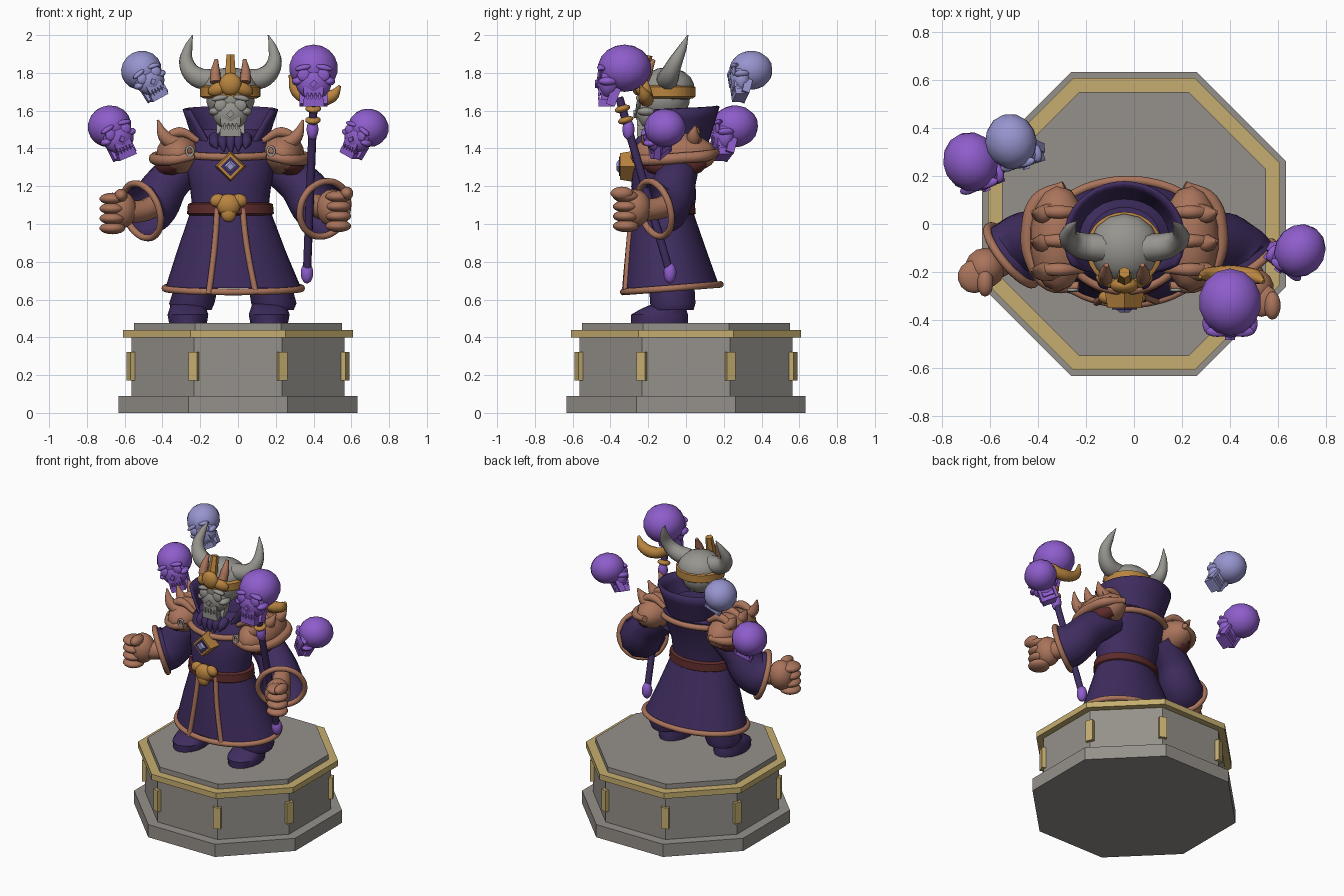
import bpy, bmesh
from math import radians, sin, cos, pi, sqrt
from mathutils import Vector, Matrix, Euler

if "Cube" in bpy.data.objects:
    bpy.data.objects.remove(bpy.data.objects["Cube"])
CX = -0.04          # body centre line
made = []


def colour(name, r, g, b):
    m = bpy.data.materials.new(name)
    m.use_nodes = True
    m.diffuse_color = (r, g, b, 1)
    for n in m.node_tree.nodes:
        if n.type == 'BSDF_PRINCIPLED':
            n.inputs["Base Color"].default_value = (r, g, b, 1)
            n.inputs["Roughness"].default_value = 0.8
    return m


STONE = colour("stone grey", 0.30, 0.28, 0.255)
TRIM = colour("pale gold", 0.56, 0.42, 0.16)
ROBE = colour("dark purple", 0.050, 0.026, 0.115)
LEATHER = colour("tan leather", 0.40, 0.175, 0.105)
GOLD = colour("dark gold", 0.48, 0.23, 0.05)
VIOLET = colour("violet", 0.27, 0.11, 0.60)
LILAC = colour("lilac", 0.31, 0.30, 0.62)
BONE = colour("bone grey", 0.31, 0.30, 0.275)
RED = colour("dark red", 0.11, 0.024, 0.024)


def place(name, mesh, *mats):
    mesh.materials.clear()
    for m in mats:
        mesh.materials.append(m)
    o = bpy.data.objects.new(name, mesh)
    bpy.context.scene.collection.objects.link(o)
    made.append(o)
    return o


def finish(name, bm, *mats):
    bmesh.ops.recalc_face_normals(bm, faces=bm.faces)
    me = bpy.data.meshes.new(name)
    bm.to_mesh(me)
    bm.free()
    return place(name, me, *mats)


def matrix(loc, scale, rot=(0, 0, 0)):
    return Matrix.LocRotScale(Vector(loc), Euler([radians(a) for a in rot]), Vector(scale))


def paint(res, i):
    for f in {f for v in res["verts"] for f in v.link_faces}:
        f.material_index = i


def add_ball(bm, loc, scale, rot=(0, 0, 0), i=0):
    paint(bmesh.ops.create_uvsphere(bm, u_segments=14, v_segments=9, radius=1,
                                    matrix=matrix(loc, scale, rot)), i)


def add_box(bm, loc, size, rot=(0, 0, 0), i=0):
    paint(bmesh.ops.create_cube(bm, size=1, matrix=matrix(loc, size, rot)), i)


def ball(name, loc, scale, mat, rot=(0, 0, 0)):
    bm = bmesh.new()
    add_ball(bm, loc, scale, rot)
    return finish(name, bm, mat)


def prism(name, loc, r1, r2, depth, n, mat, rot=(0, 0, 0)):
    bm = bmesh.new()
    bmesh.ops.create_cone(bm, cap_ends=True, segments=n, radius1=r1, radius2=r2,
                          depth=depth, matrix=matrix(loc, (1, 1, 1), rot))
    return finish(name, bm, mat)


def loft(name, rings, mat, n=28):
    """Stack of horizontal ellipses (cx, cy, z, rx, ry), capped."""
    bm = bmesh.new()
    rows = [[bm.verts.new((x + rx * cos(2 * pi * k / n), y + ry * sin(2 * pi * k / n), z))
             for k in range(n)] for x, y, z, rx, ry in rings]
    for a, b in zip(rows, rows[1:]):
        for k in range(n):
            bm.faces.new((a[k], a[(k + 1) % n], b[(k + 1) % n], b[k]))
    bm.faces.new(rows[0])
    bm.faces.new(rows[-1])
    return finish(name, bm, mat)


def tube(name, pts, radii, mat, closed=False, caps=True):
    """Smooth tapered sweep through the points."""
    cu = bpy.data.curves.new(name, 'CURVE')
    cu.dimensions = '3D'
    cu.bevel_depth, cu.bevel_resolution, cu.resolution_u = 1, 3, 5
    cu.use_fill_caps = caps
    sp = cu.splines.new('BEZIER')
    sp.bezier_points.add(len(pts) - 1)
    for i, (b, p) in enumerate(zip(sp.bezier_points, pts)):
        b.co = p
        b.radius = radii[i] if isinstance(radii, (list, tuple)) else radii
        b.handle_left_type = b.handle_right_type = 'AUTO'
    sp.use_cyclic_u = closed
    tmp = bpy.data.objects.new(name + "_path", cu)
    bpy.context.scene.collection.objects.link(tmp)
    dg = bpy.context.evaluated_depsgraph_get()
    me = bpy.data.meshes.new_from_object(tmp.evaluated_get(dg))
    bpy.data.objects.remove(tmp)
    return place(name, me, mat)


def hoop(cx, cy, rx, ry, height, n=20):
    angles = [2 * pi * k / n for k in range(n)]
    return [(cx + rx * cos(a), cy + ry * sin(a), height(a)) for a in angles]


def skull(name, loc, size, rot, mat, dark):
    """Skull one unit tall facing -y, then scaled and turned."""
    bm = bmesh.new()
    add_ball(bm, (0, .03, .12), (.40, .43, .38))
    add_ball(bm, (0, -.22, -.1), (.30, .2, .28))
    add_box(bm, (0, -.26, -.23), (.32, .26, .1))
    add_box(bm, (0, -.26, -.43), (.34, .26, .12))
    add_box(bm, (0, -.22, -.33), (.28, .26, .12), i=1)
    add_box(bm, (0, -.42, -.13), (.08, .05, .1), (0, 45, 0), 1)
    for s in (-1, 1):
        add_ball(bm, (s * .25, -.24, -.09), (.1, .15, .07))
        add_ball(bm, (s * .16, -.34, .13), (.15, .07, .05), (0, s * 12, 0))
        add_ball(bm, (s * .155, -.365, .01), (.105, .04, .1), i=1)
        add_box(bm, (s * .19, -.15, -.33), (.07, .15, .3), (-20, 0, 0))
    for k in range(5):
        for z in (-.295, -.36):
            add_box(bm, ((k - 2) * .065, -.375, z), (.048, .04, .055))
    bmesh.ops.transform(bm, matrix=matrix(loc, (size,) * 3, rot), verts=bm.verts)
    return finish(name, bm, mat, dark)


# Octagonal pedestal
for name, z0, z1, apothem, mat in (("plinth_base", 0, .09, .632, STONE),
                                   ("plinth_wall", .09, .40, .565, STONE),
                                   ("plinth_gold_rim", .40, .44, .608, TRIM),
                                   ("plinth_top", .44, .475, .55, STONE)):
    r = apothem / cos(pi / 8)
    prism(name, (0, 0, (z0 + z1) / 2), r, r, z1 - z0, 8, mat, (0, 0, 22.5))
for k in range(8):
    a = pi / 8 + k * pi / 4
    bm = bmesh.new()
    add_box(bm, (.605 * cos(a), .605 * sin(a), .247), (.045, .05, .15), (0, 0, 22.5 + 45 * k))
    finish("corner_tab", bm, TRIM)

# Boots and trouser legs
for side, bx, lx in (("right", -.265, -.245), ("left", .165, .19)):
    loft(side + "_boot", [(bx, -.14, .475, .1, .15), (bx, -.14, .52, .108, .15),
                          (bx, -.12, .55, .098, .12), (bx, -.07, .58, .09, .1)], ROBE, 16)
    loft(side + "_trouser", [(lx, -.07, .545, .105, .11), (lx, -.07, .58, .12, .12),
                             (lx * .8, -.08, .75, .11, .12)], ROBE, 16)

# Skirt with hem and front edging
loft("skirt", [(-.025, -.075, .66, .36, .255), (CX + .005, -.1, .85, .29, .212),
               (CX, -.13, 1.1, .2, .155)], ROBE, 36)
tube("skirt_hem", hoop(-.025, -.075, .362, .257, lambda a: .66 + .02 * sin(a)),
     .018, LEATHER, True)


def front_y(x, z):
    t = (1.1 - z) / .44
    u = (x - CX) / (.2 + .16 * t)
    return -.13 + .055 * t - (.155 + .1 * t) * sqrt(max(0, 1 - u * u)) - .005


for top, bottom in ((-.11, -.155), (.025, .095)):
    xz = [(top + (bottom - top) * t ** 1.4, 1.08 - .45 * t) for t in (0, .33, .66, 1)]
    tube("front_edging", [(x, front_y(x, z), z) for x, z in xz], .016, LEATHER)

# Torso, belt and buckle
loft("torso", [(CX, -.13, 1.07, .2, .155), (CX, -.125, 1.2, .215, .165),
               (CX, -.10, 1.32, .24, .18), (CX, -.065, 1.42, .235, .18),
               (CX, -.06, 1.5, .15, .13)], ROBE)
loft("belt", [(CX, -.128, 1.045, .215, .165), (CX, -.128, 1.055, .23, .18),
              (CX, -.128, 1.105, .225, .175), (CX, -.128, 1.115, .2, .16)], RED)
bm = bmesh.new()
add_ball(bm, (CX - .01, -.31, 1.1), (.065, .04, .06))
add_ball(bm, (CX - .01, -.315, 1.055), (.042, .03, .045))
for s in (-1, 1):
    add_ball(bm, (CX - .01 + s * .058, -.305, 1.125), (.042, .03, .035), (0, s * 20, 0))
finish("belt_buckle", bm, GOLD)

# Mantle edging and chest gem
tube("mantle_edging", hoop(CX, -.08, .245, .195, lambda a: 1.375 + .02 * sin(a)),
     .02, LEATHER, True)
prism("gem_frame", (CX, -.305, 1.305), .085, .07, .09, 4, GOLD, (90, 0, 0))
prism("gem_inset", (CX, -.351, 1.305), .052, .052, .008, 4, ROBE, (90, 0, 0))
prism("chest_gem", (CX, -.358, 1.305), .042, .02, .02, 4, LILAC, (90, 0, 0))

# Flared high collar, open at the front
bm = bmesh.new()
rows = []
for j in range(5):
    s = j / 4
    row = []
    for k in range(25):
        t = k / 12 - 1
        a = radians(90 + t * (150 - 32 * s))
        row.append(bm.verts.new((CX + (.17 + .075 * s) * cos(a),
                                 -.06 + (.155 + .075 * s) * sin(a),
                                 1.38 + s * (.245 - .02 * abs(t)))))
    rows.append(row)
for a, b in zip(rows, rows[1:]):
    for k in range(24):
        bm.faces.new((a[k], a[k + 1], b[k + 1], b[k]))
thick = finish("high_collar", bm, ROBE).modifiers.new("thickness", 'SOLIDIFY')
thick.thickness, thick.offset = .018, 0

# Shoulder armour with claws
for s, side in ((-1, "right"), (1, "left")):
    def at(x, y, z):
        return (CX + s * x, y, z)
    ball(side + "_shoulder_plate", at(.275, -.06, 1.37), (.12, .225, .115), LEATHER, (0, s * 12, 0))
    ball(side + "_shoulder_underplate", at(.30, -.06, 1.325), (.105, .18, .075), RED, (0, s * 25, 0))
    tube(side + "_shoulder_rim", [at(.19, -.26, 1.36), at(.31, -.25, 1.34), at(.385, -.15, 1.34),
                                  at(.40, -.02, 1.35), at(.36, .1, 1.36), at(.25, .16, 1.38)],
         [.02, .03, .03, .03, .03, .02], LEATHER)
    for y, h in ((-.19, 0), (-.07, -.02), (.05, -.03)):
        tube(side + "_shoulder_claw", [at(.29, y, 1.42), at(.35, y - .01, 1.465), at(.385, y, 1.55 + h)],
             [.045, .035, .006], LEATHER)
        tube(side + "_shoulder_ridge", [at(.17, y, 1.44), at(.27, y, 1.487), at(.36, y, 1.44)],
             [.015, .028, .02], LEATHER)
    tube(side + "_shoulder_ring", [at(.215 + .018 * cos(k), -.275, 1.385 + .024 * sin(k))
                                   for k in (0, pi / 2, pi, 3 * pi / 2)], .007, BONE, True)


# Sleeves, cuffs and fists
def arm(side, shoulder, elbow, cuff, fist, aim):
    d = Vector(aim).normalized()
    c = Vector(cuff)
    tube(side + "_sleeve", [shoulder, elbow, c - d * .06, c], [.1, .115, .14, .15], ROBE, caps=False)
    u = d.cross(Vector((0, 0, 1))).normalized()
    v = u.cross(d)
    tube(side + "_cuff", [c + (u * cos(k * pi / 6) + v * sin(k * pi / 6)) * .15 for k in range(12)],
         .018, LEATHER, True)
    f = Vector(fist)
    tube(side + "_wrist", [c - d * .1, c, f], [.06, .06, .065], LEATHER)
    bm = bmesh.new()
    add_ball(bm, f - d * .02, (.085, .085, .1))
    for k in range(4):
        add_ball(bm, f + d * .04 + Vector((0, 0, .075 - .052 * k)), (.07, .07, .032))
    add_ball(bm, f + d * .03 - Vector((u.x * .06, .03, -.09)), (.035, .06, .035))
    finish(side + "_fist", bm, LEATHER)


arm("right", (-.24, -.03, 1.34), (-.37, -.06, 1.22), (-.51, -.13, 1.07), (-.635, -.195, 1.07), (-.21, -.17, -.08))
arm("left", (.16, -.03, 1.34), (.32, -.06, 1.22), (.455, -.165, 1.08), (.51, -.285, 1.08), (.15, -.23, -.07))

# Head, beard, helmet and crown
skull("skull_face", (CX, -.13, 1.625), .33, (0, 0, 0), BONE, ROBE)
for k in range(-2, 3):
    x = CX + k * .042
    tube("beard_tuft", [(x, -.2, 1.48 - .01 * abs(k)), (x, -.245, 1.43), (x * .9, -.27, 1.37 + .015 * abs(k))],
         [.03, .028, .004], ROBE)
ball("helmet", (CX, -.1, 1.72), (.148, .145, .11), BONE)
loft("crown_band", [(CX, -.105, 1.665, .14, .14), (CX, -.105, 1.675, .16, .155),
                    (CX, -.105, 1.725, .16, .155), (CX, -.105, 1.735, .14, .135)], GOLD)
bm = bmesh.new()
add_ball(bm, (CX, -.255, 1.74), (.06, .035, .06))
for s in (-1, 1):
    add_ball(bm, (CX + s * .065, -.235, 1.715), (.06, .03, .035), (0, s * 20, s * 20))
finish("crown_medallion", bm, GOLD)
prism("crown_centre_point", (CX, -.215, 1.83), .034, .024, .13, 6, GOLD, (-12, 0, 0))
for s in (-1, 1):
    tube("crown_spike", [(CX + s * .078, -.225, 1.75), (CX + s * .08, -.205, 1.8), (CX + s * .075, -.17, 1.87)],
         [.03, .027, .01], LEATHER)
    tube("helmet_horn", [(CX + s * .09, -.1, 1.76), (CX + s * .18, -.09, 1.78), (CX + s * .232, -.06, 1.85),
                         (CX + s * .225, -.02, 1.93), (CX + s * .2, .01, 2.0)],
         [.06, .055, .04, .024, .003], BONE)


# Skull staff
def staff_at(z):
    t = (z - .74) / .9
    return Vector((.365 + .035 * t, -.085 - .26 * t, z))


tube("staff_shaft", [staff_at(z) for z in (.74, 1.2, 1.67)], .022, ROBE)
ball("staff_pommel", staff_at(.74), (.034, .034, .055), VIOLET)
ball("staff_knot", staff_at(1.5), (.032, .032, .055), VIOLET)
for z in (1.55, 1.61):
    ball("staff_collar", staff_at(z), (.042, .042, .02), GOLD, (16, 0, 0))
skull("staff_skull", (.40, -.335, 1.785), .33, (0, 0, 0), VIOLET, ROBE)
tube("staff_crescent", [(.275, -.22, 1.79), (.31, -.21, 1.70), (.41, -.21, 1.66), (.50, -.22, 1.68), (.54, -.24, 1.73)],
     [.008, .03, .04, .034, .008], GOLD)

# Floating skulls
skull("floating_skull_high", (-.495, .34, 1.785), .27, (0, -28, 15), LILAC, ROBE)
skull("floating_skull_right", (-.665, .255, 1.485), .29, (0, -22, 18), VIOLET, ROBE)
skull("floating_skull_left", (.675, -.11, 1.48), .265, (0, 25, -35), VIOLET, ROBE)

# Smooth shading with sharp edges kept
for o in bpy.context.selected_objects:
    o.select_set(False)
for o in made:
    o.select_set(True)
bpy.context.view_layer.objects.active = made[0]
bpy.ops.object.shade_smooth_by_angle(angle=radians(40))
